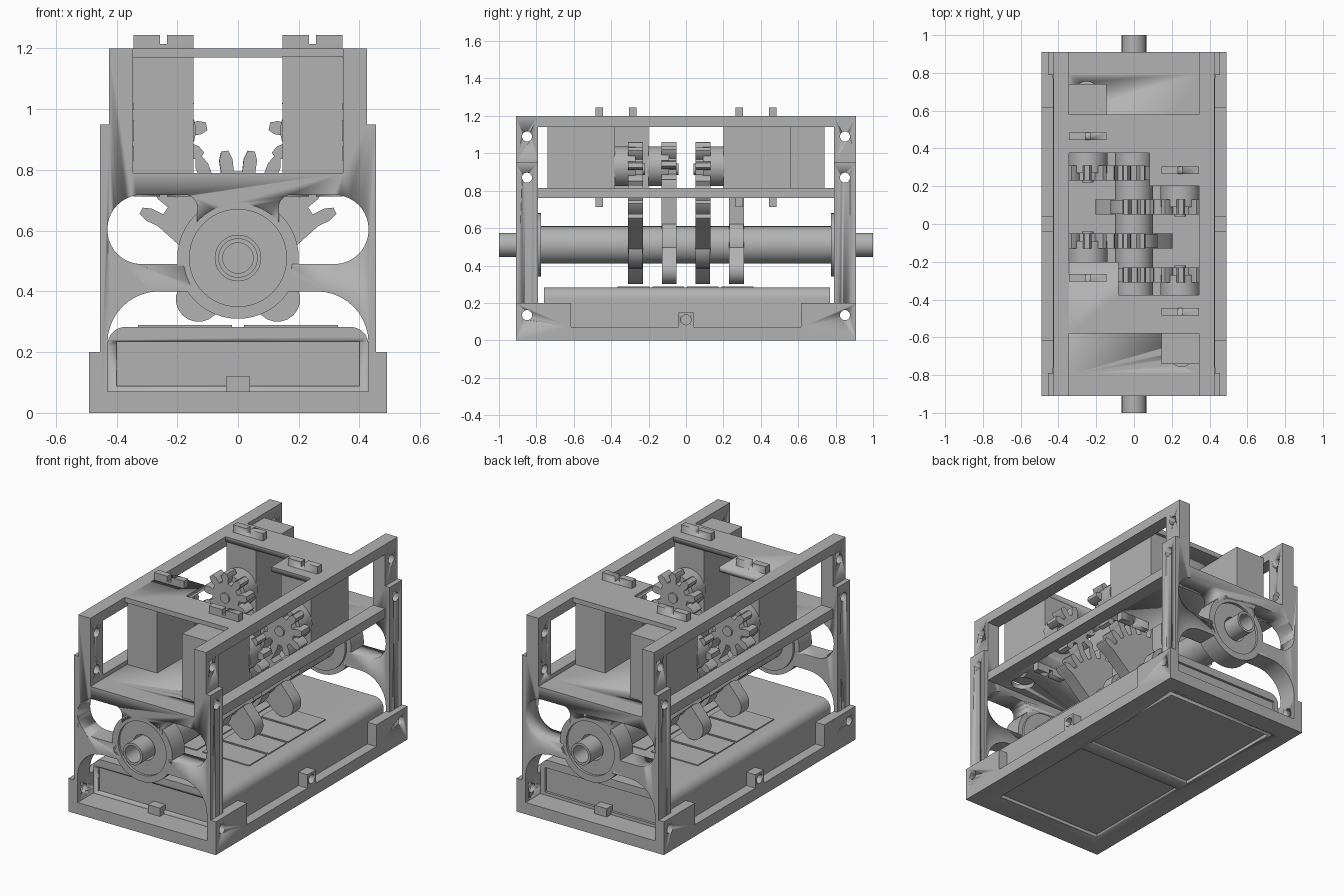
import bpy, bmesh
from math import sin, cos, pi, radians, atan2
from mathutils import Vector, Matrix

cube = bpy.data.objects.get("Cube")
if cube:
    bpy.data.objects.remove(cube)

grey = bpy.data.materials.new("plain_grey")
grey.use_nodes = True
grey.diffuse_color = (0.45, 0.45, 0.45, 1)
grey.node_tree.nodes["Principled BSDF"].inputs["Base Color"].default_value = grey.diffuse_color

AXLE_Z = 0.51
GEAR_X, GEAR_Z = 0.245, 0.915


def finish(name, bm):
    bmesh.ops.remove_doubles(bm, verts=bm.verts, dist=1e-5)
    bmesh.ops.recalc_face_normals(bm, faces=bm.faces)
    mesh = bpy.data.meshes.new(name)
    bm.to_mesh(mesh)
    bm.free()
    mesh.materials.append(grey)
    ob = bpy.data.objects.new(name, mesh)
    bpy.context.collection.objects.link(ob)
    bpy.ops.object.select_all(action='DESELECT')
    ob.select_set(True)
    bpy.context.view_layer.objects.active = ob
    bpy.ops.object.shade_smooth_by_angle(angle=radians(30))
    return ob


def prism(name, pts, axis, a, b):
    """Extrude a flat outline along an axis from a to b."""
    place = {'x': lambda u, v: (a, u, v),
             'y': lambda u, v: (u, a, v),
             'z': lambda u, v: (u, v, a)}[axis]
    step = Vector([(b - a) * (axis == k) for k in 'xyz'])
    bm = bmesh.new()
    face = bm.faces.new([bm.verts.new(place(*p)) for p in pts])
    out = bmesh.ops.extrude_face_region(bm, geom=[face])
    top = [g for g in out['geom'] if isinstance(g, bmesh.types.BMVert)]
    bmesh.ops.translate(bm, verts=top, vec=step)
    return finish(name, bm)


def rect(u0, u1, v0, v1):
    return [(u0, v0), (u1, v0), (u1, v1), (u0, v1)]


def box(name, x0, x1, y0, y1, z0, z1):
    return prism(name, rect(x0, x1, y0, y1), 'z', z0, z1)


def arc(u, v, r, a0, a1, n=10):
    steps = [radians(a0 + (a1 - a0) * i / n) for i in range(n + 1)]
    return [(u + r * cos(t), v + r * sin(t)) for t in steps]


def circle(u, v, r, n=40):
    return arc(u, v, r, 0, 360, n)[:-1]


def round_rect(u0, u1, v0, v1, radii):
    """Rounded outline; radii run from lower left, anticlockwise."""
    pts = []
    for i, r in enumerate(radii):
        u = u0 + r if i in (0, 3) else u1 - r
        v = v0 + r if i < 2 else v1 - r
        pts += arc(u, v, r, 180 + 90 * i, 270 + 90 * i) if r else [(u, v)]
    return pts


def lathe(name, profile):
    """Spin a closed (radius, y) outline around the axle line."""
    bm = bmesh.new()
    face = bm.faces.new([bm.verts.new((r, y, AXLE_Z)) for r, y in profile])
    bmesh.ops.spin(bm, geom=list(face.edges), cent=(0, 0, AXLE_Z), axis=(0, 1, 0),
                   angle=2 * pi, steps=48)
    bmesh.ops.delete(bm, geom=[face], context='FACES_ONLY')
    return finish(name, bm)


def cut(ob, cutters):
    for c in cutters:
        bpy.context.view_layer.objects.active = ob
        mod = ob.modifiers.new("cut", 'BOOLEAN')
        mod.operation, mod.solver, mod.object = 'DIFFERENCE', 'EXACT', c
        bpy.ops.object.modifier_apply(modifier=mod.name)
        bpy.data.objects.remove(c)


def bolt_cutters(y, heights):
    return [prism("bolt_cutter", circle(y, z, 0.027, 20), 'x', -0.6, 0.6) for z in heights]


def mirror(pts):
    return [(-u, v) for u, v in pts]


# End frames with hub, kidney windows and lower arch
outline = [(0.455, 0), (0.455, 0.95), (0.425, 0.95), (0.425, 1.2), (0.345, 1.2), (0.345, 0.79)]
outline += mirror(outline)[::-1]
kidney = round_rect(-0.43, -0.135, 0.49, 0.718, (0.113, 0.05, 0.04, 0.113))
arch = round_rect(-0.43, 0.43, 0.07, 0.4, (0, 0, 0.17, 0.17))
hub = [(0.075, 0.895), (0.16, 0.895), (0.16, 0.91), (0.2, 0.91),
       (0.2, 0.79), (0.17, 0.79), (0.17, 0.775), (0.075, 0.775)]
for side, label in ((-1, "front"), (1, "back")):
    frame = prism(label + "_end_frame", outline, 'y', side * 0.91, side * 0.79)
    shapes = (kidney, mirror(kidney), arch, circle(0, AXLE_Z, 0.18))
    cutters = [prism("window_cutter", s, 'y', side * 1.1, side * 0.6) for s in shapes]
    cut(frame, cutters + bolt_cutters(side * 0.85, (0.135, 0.87, 1.09)))
    lathe(label + "_bearing_hub", [(r, side * y) for r, y in hub])

# Base side rails with raised corners and a centre lug
half = [(0.04, 0.15), (0.04, 0.07), (0.615, 0.07), (0.615, 0.2), (0.91, 0.2), (0.91, 0)]
rail = half + mirror(half)[::-1]
for side, label in ((-1, "right"), (1, "left")):
    ob = prism(label + "_base_rail", rail, 'x', side * 0.43, side * 0.49)
    cut(ob, bolt_cutters(-0.85, [0.135]) + bolt_cutters(0.85, [0.135])
        + bolt_cutters(0, [0.11]))
    # Long beams joining the end frames
    for part, z0, z1 in (("top", 1.14, 1.2), ("middle", 0.76, 0.815)):
        x0, x1 = sorted((side * 0.345, side * 0.425))
        box(label + "_" + part + "_beam", x0, x1, -0.8, 0.8, z0, z1)

# Base plate with two shallow recesses underneath
base = box("base_plate", -0.43, 0.43, -0.88, 0.88, 0, 0.07)
cut(base, [box("recess_cutter", -0.36, 0.36, y, y + 0.72, -0.1, 0.02) for y in (-0.76, 0.04)])

# Rounded tray body, its sunken end panels and lugs
tray = prism("tray_body", round_rect(-0.43, 0.43, 0.06, 0.283, (0, 0, 0.06, 0.06)),
             'y', -0.76, 0.77)
cut(tray, [box("panel_cutter", -0.4, 0.4, y - 0.015, y + 0.015, 0.088, 0.235)
           for y in (-0.76, 0.77)])
for y, label in ((-0.77, "front"), (0.78, "back")):
    box(label + "_tray_lug", -0.04, 0.04, y - 0.03, y + 0.03, 0.06, 0.12)

# Thin key pads on the tray
for i in range(4):
    y = -0.365 + i * 0.185
    for x, label in ((-0.33, "right"), (0.02, "left")):
        box(label + "_pad_%d" % i, x, x + 0.31, y, y + 0.17, 0.28, 0.289)

# Top and middle plates with a stepped opening for the gears
opening = [(-0.345, -0.2), (-0.08, -0.2), (-0.08, -0.375), (0.345, -0.375),
           (0.345, 0.2), (0.08, 0.2), (0.08, 0.375), (-0.345, 0.375)]
for name, y, z0, z1 in (("top_plate", 0.58, 1.17, 1.2), ("middle_plate", 0.8, 0.76, 0.79)):
    plate = box(name, -0.346, 0.346, -y, y, z0, z1)
    wide = [(u * 1.02, v) for u, v in opening]
    cutters = [prism("opening_cutter", wide, 'z', z0 - 0.1, z1 + 0.1)]
    if name == "middle_plate":
        cutters += [prism("cable_cutter", circle(s * 0.25, -s * 0.69, 0.065), 'z', 0.6, 0.9)
                    for s in (-1, 1)]
    cut(plate, cutters)

# Hollow axle
axle = [(0.05, -1), (0.065, -1), (0.065, -0.785), (0.1, -0.785)]
lathe("axle", axle + [(r, -y) for r, y in axle[::-1]])


def tooth(angle, pitch, root, tip):
    """Outline of one blunt tooth about the origin."""
    shape = ((-0.3, root), (-0.27, 0.4 * root + 0.6 * tip), (-0.13, tip),
             (0.13, tip), (0.27, 0.4 * root + 0.6 * tip), (0.3, root))
    return [(r * cos(angle + k * pitch), r * sin(angle + k * pitch)) for k, r in shape]


def shift(pts, u, v):
    return [(p + u, q + v) for p, q in pts]


gear = [p for k in range(9) for p in tooth(k * 2 * pi / 9 + 0.2, 2 * pi / 9, 0.088, 0.145)]
pitch = radians(14.2)
sector = [(0.05, -0.03)]
for k in range(6):
    sector += tooth(radians(83) + k * pitch, pitch, 0.285, 0.355)
sector.append((-0.08, -0.06))

# Lever finger: a capsule from the axle to the pressing tip
tip_u, tip_v = 0.13, -0.135
lean = 90 + 180 / pi * atan2(tip_v, tip_u)
finger = arc(tip_u, tip_v, 0.075, lean - 180, lean) + arc(0, 0, 0.085, lean, lean + 180)

# Four drive units: (side, gear y, direction in which the servo extends)
for i, (s, y, d) in enumerate(((1, -0.27, -1), (-1, -0.09, -1), (1, 0.09, 1), (-1, 0.27, 1))):
    def flip(pts):
        return pts if s < 0 else mirror(pts)
    tag = "_%d" % (i + 1)
    prism("drive_gear" + tag, shift(flip(gear), s * GEAR_X, GEAR_Z), 'y', y - 0.04, y + 0.04)
    prism("servo_boss" + tag, circle(s * GEAR_X, 0.93, 0.106), 'y', y, y + d * 0.115)
    prism("gear_screw" + tag, circle(s * GEAR_X, GEAR_Z, 0.03, 20), 'y', y - d * 0.05, y)
    prism("sector_gear" + tag, shift(flip(sector), 0, AXLE_Z), 'y', y - 0.04, y + 0.04)
    prism("lever_finger" + tag, shift(flip(finger), 0, AXLE_Z), 'y', y - 0.039, y + 0.039)
    prism("lever_collar" + tag, circle(0, AXLE_Z, 0.125), 'y', y - 0.038, y + 0.038)
    # Servo body and its slotted mounting flange
    y0, y1 = sorted((y + d * 0.11, y + d * 0.47))
    x0, x1 = sorted((s * 0.146, s * 0.344))
    box("servo_body" + tag, x0, x1, y0, y1, 0.785, 1.175)
    yf = y + d * 0.195
    flange = box("servo_flange" + tag, x0, x1, yf - 0.02, yf + 0.02, 0.712, 1.245)
    xc = s * GEAR_X
    cut(flange, [box("slot_cutter", xc - 0.012, xc + 0.012, yf - 0.1, yf + 0.1, z, z + 0.1)
                 for z in (1.215, 0.64)])
